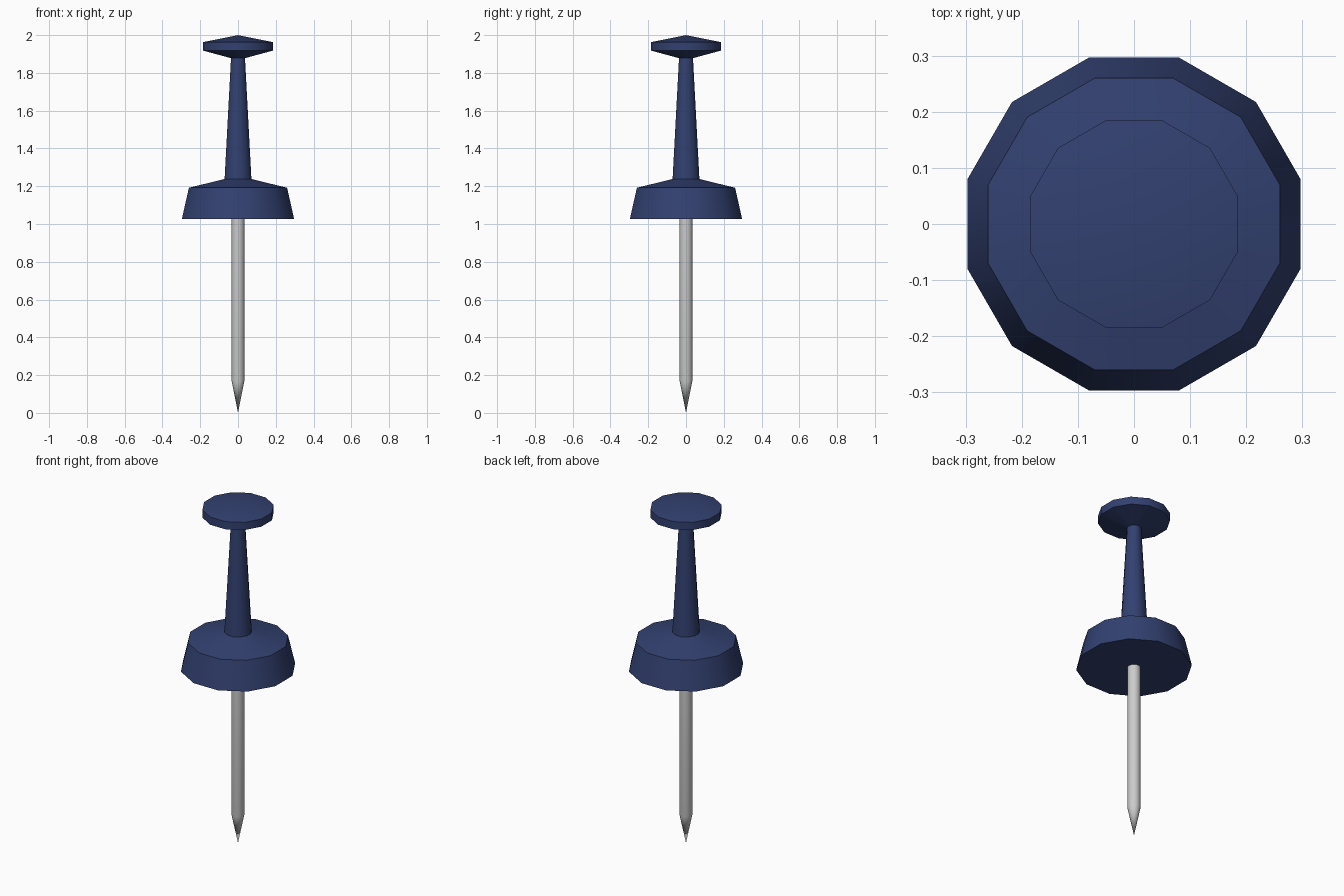
import bpy, bmesh, math

if "Cube" in bpy.data.objects:
    bpy.data.objects.remove(bpy.data.objects["Cube"])

SIDES = 12


def material(name, rgb):
    m = bpy.data.materials.new(name)
    m.diffuse_color = (*rgb, 1.0)
    m.use_nodes = True
    m.node_tree.nodes["Principled BSDF"].inputs["Base Color"].default_value = m.diffuse_color
    return m


def lathe(name, profile, mat):
    """Turn (flat-side radius, z) points, bottom to top, into a 12-sided solid."""
    bm = bmesh.new()
    rings = []
    for r, z in profile:
        if r == 0:
            rings.append([bm.verts.new((0, 0, z))] * SIDES)
            continue
        r /= math.cos(math.pi / SIDES)  # flat sides face the axes
        angles = [2 * math.pi * (i + 0.5) / SIDES for i in range(SIDES)]
        rings.append([bm.verts.new((r * math.cos(a), r * math.sin(a), z)) for a in angles])
    for low, high in zip(rings, rings[1:]):
        for i in range(SIDES):
            j = (i + 1) % SIDES
            corners = dict.fromkeys((low[i], low[j], high[j], high[i]))
            bm.faces.new(list(corners))
    # Close open ends
    if profile[0][0]:
        bm.faces.new(rings[0][::-1])
    if profile[-1][0]:
        bm.faces.new(rings[-1])
    bmesh.ops.recalc_face_normals(bm, faces=bm.faces)
    mesh = bpy.data.meshes.new(name)
    bm.to_mesh(mesh)
    bm.free()
    mesh.materials.append(mat)
    obj = bpy.data.objects.new(name, mesh)
    bpy.context.collection.objects.link(obj)
    bpy.ops.object.select_all(action='DESELECT')
    obj.select_set(True)
    bpy.context.view_layer.objects.active = obj
    bpy.ops.object.shade_smooth_by_angle(angle=math.radians(35))
    return obj


blue = material("navy plastic", (0.032, 0.052, 0.163))
steel = material("grey steel", (0.60, 0.60, 0.60))

# Pointed metal needle, ending at the underside of the handle
lathe("needle", [(0, 0), (0.034, 0.17), (0.034, 1.03)], steel)

# Handle: wide collar, tapered neck and domed cap in one turned piece
lathe("handle", [
    (0.297, 1.027), (0.26, 1.192), (0.071, 1.238),    # collar
    (0.037, 1.878),                                   # neck
    (0.185, 1.918), (0.185, 1.963), (0, 2.0),         # cap
], blue)
